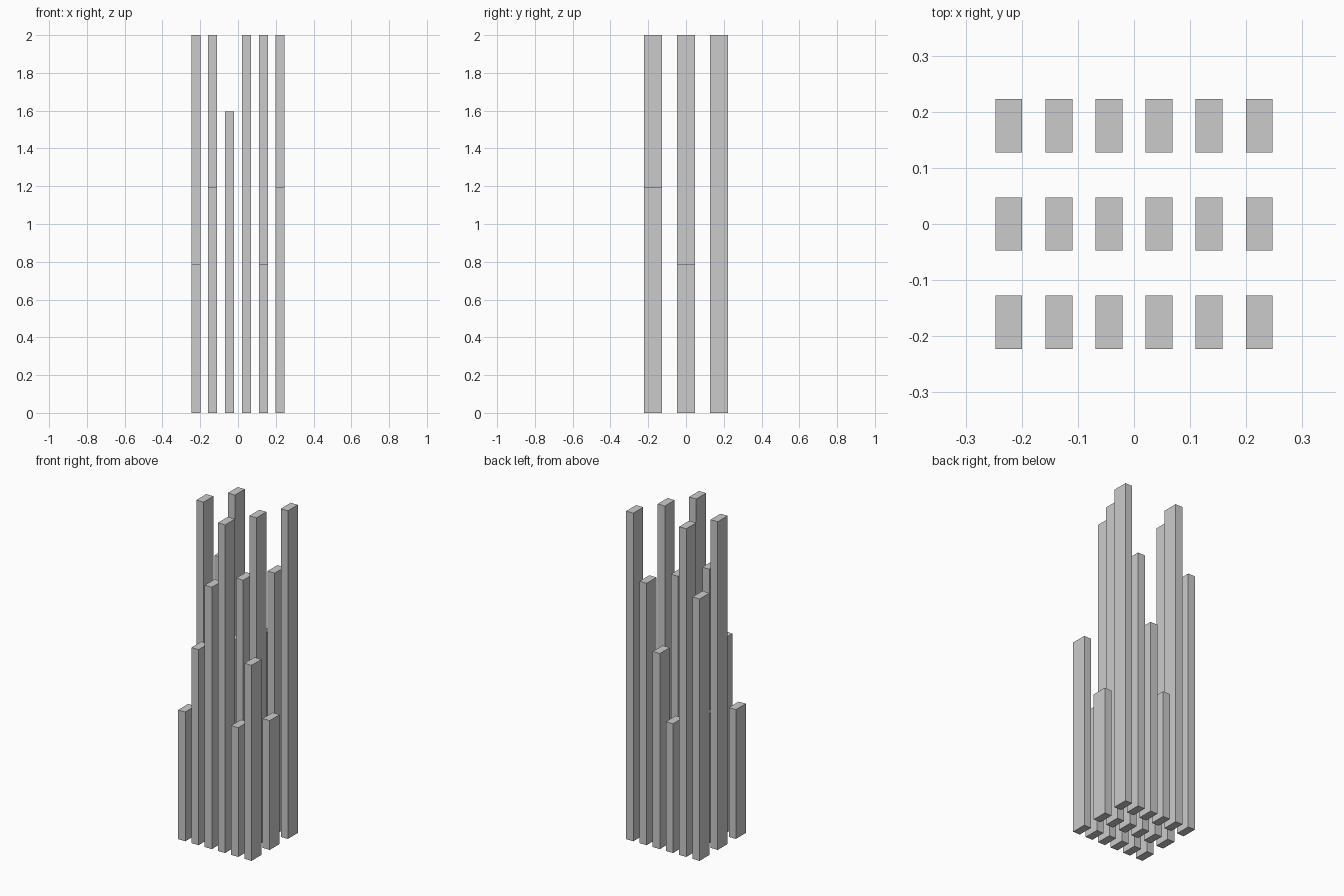
import bpy

if "Cube" in bpy.data.objects:
    bpy.data.objects.remove(bpy.data.objects["Cube"])

COLS, ROWS = 6, 3
WIDTH, DEPTH = 0.048, 0.095
PITCH_X, PITCH_Y = 0.0893, 0.175
HEIGHTS = (0.788, 1.192, 1.596, 2.0)


def post(name, x, y, height):
    bpy.ops.mesh.primitive_cube_add(size=1, location=(x, y, height / 2))
    obj = bpy.context.object
    obj.name = name
    obj.scale = (WIDTH, DEPTH, height)
    bpy.ops.object.transform_apply(location=False, rotation=False, scale=True)


# Grid of posts: heights step up along each row, each row shifted by one step
for row in range(ROWS):
    for col in range(COLS):
        post(f"post_row{row + 1}_{col + 1}",
             (col - (COLS - 1) / 2) * PITCH_X,
             (row - (ROWS - 1) / 2) * PITCH_Y,
             HEIGHTS[(col - row) % 4])
